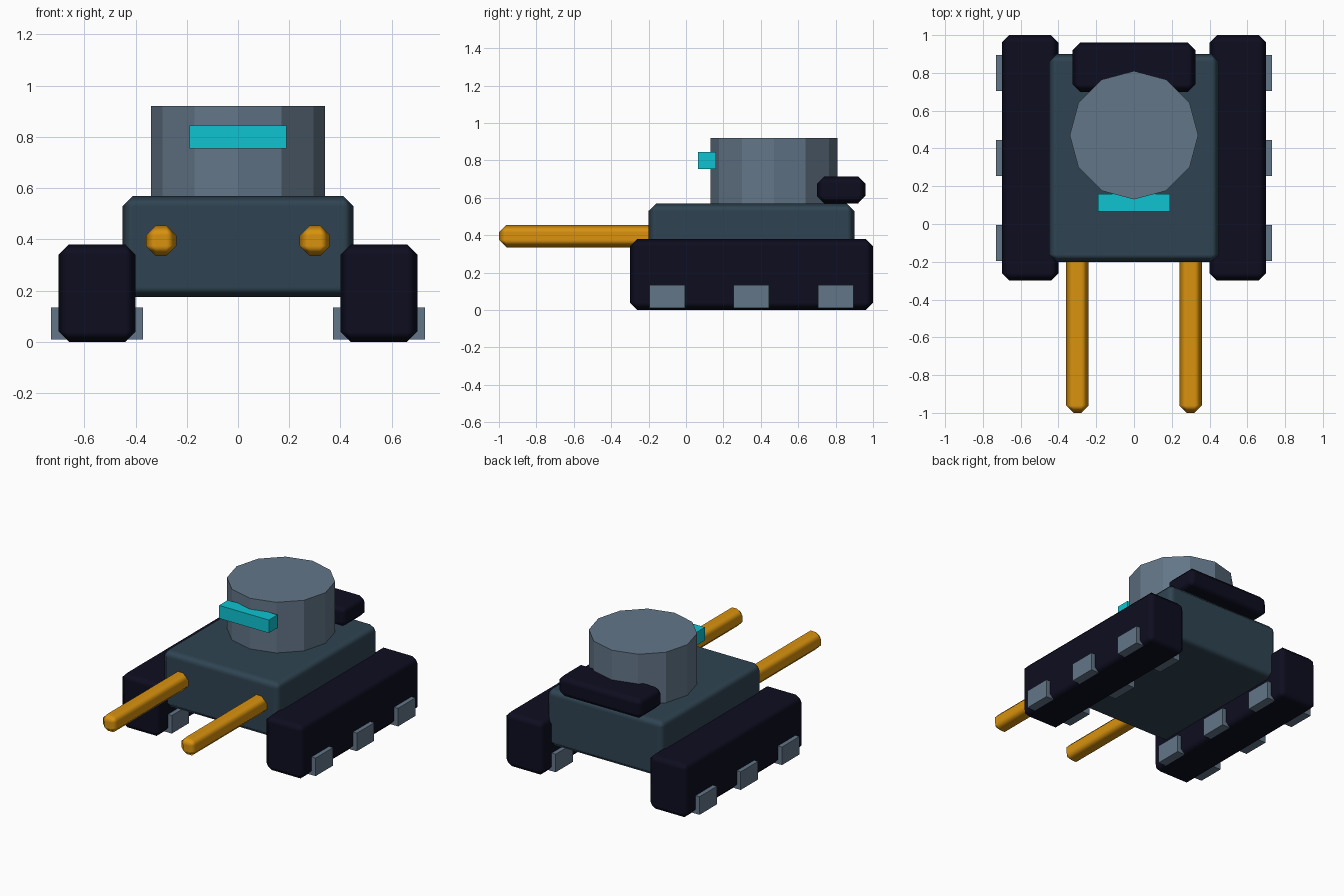
import bpy, math

if "Cube" in bpy.data.objects:
    bpy.data.objects.remove(bpy.data.objects["Cube"])


def material(name, rgb):
    # sRGB bytes to linear colour
    lin = [(c / 255 / 12.92) if c < 11 else ((c / 255 + 0.055) / 1.055) ** 2.4 for c in rgb]
    m = bpy.data.materials.new(name)
    m.diffuse_color = (*lin, 1)
    m.use_nodes = True
    m.node_tree.nodes["Principled BSDF"].inputs["Base Color"].default_value = m.diffuse_color
    return m


NAVY = material("dark navy", (13, 13, 32))
SLATE = material("slate blue", (47, 68, 82))
GREY = material("steel grey", (99, 118, 136))
AMBER = material("amber", (217, 146, 14))
CYAN = material("cyan", (14, 196, 209))


def box(name, x, y, z, mat, bevel=0.0):
    """Box from (min, max) ranges, with an optional soft-shaded chamfer."""
    bpy.ops.mesh.primitive_cube_add(size=1, location=[sum(r) / 2 for r in (x, y, z)])
    ob = bpy.context.object
    ob.name = name
    ob.scale = [r[1] - r[0] for r in (x, y, z)]
    bpy.ops.object.transform_apply(location=False, rotation=False, scale=True)
    ob.data.materials.append(mat)
    if bevel:
        bpy.ops.object.shade_smooth()
        mod = ob.modifiers.new("chamfer", 'BEVEL')
        mod.width = bevel
        mod.segments = 1
        mod.harden_normals = True
    return ob


def span(side, a, b):
    return tuple(sorted((side * a, side * b)))


# Hull and rear stowage pad
box("hull", (-0.45, 0.45), (-0.2, 0.9), (0.175, 0.57), SLATE, 0.04)
box("rear_pad", (-0.325, 0.325), (0.70, 0.96), (0.57, 0.715), NAVY, 0.04)

# Twelve-sided turret
bpy.ops.mesh.primitive_cylinder_add(vertices=12, radius=0.34, depth=0.35, location=(0, 0.47, 0.745))
turret = bpy.context.object
turret.name = "turret"
turret.data.materials.append(GREY)

# Visor on the turret front
box("visor", (-0.19, 0.19), (0.065, 0.16), (0.755, 0.845), CYAN)

# Tracks, wheel blocks and barrels on both sides
for side, label in ((-1, "left"), (1, "right")):
    box(f"{label}_track", span(side, 0.4, 0.7), (-0.3, 1.0), (0, 0.38), NAVY, 0.04)
    for i, y in enumerate((-0.1, 0.35, 0.8)):
        box(f"{label}_wheel_block_{i + 1}", span(side, 0.37, 0.73),
            (y - 0.095, y + 0.095), (0.01, 0.135), GREY)
    box(f"{label}_barrel", span(side, 0.24, 0.36), (-1.0, -0.1), (0.335, 0.455), AMBER, 0.04)
